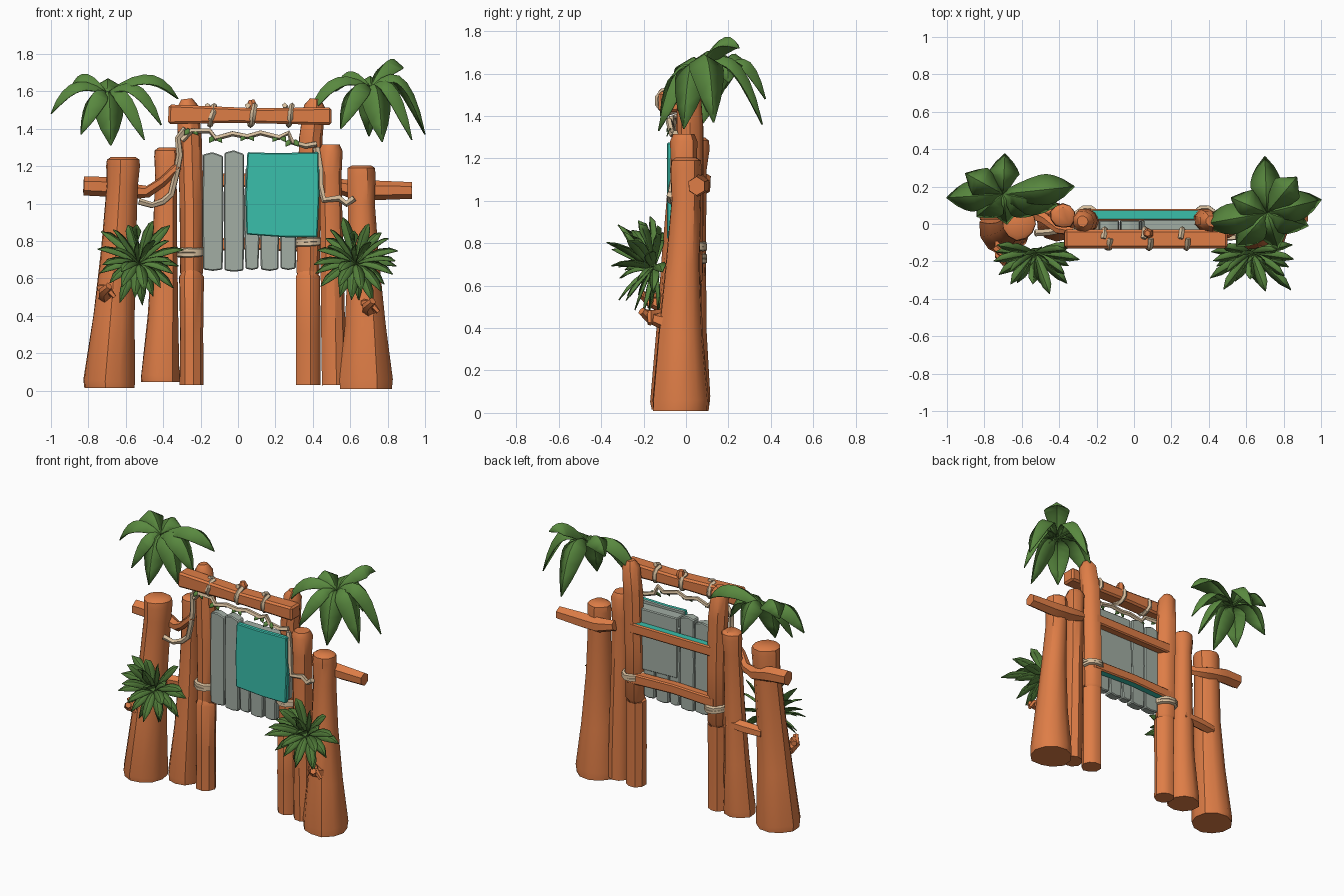
import bpy, bmesh, math, random
from mathutils import Vector as V

if "Cube" in bpy.data.objects:
    bpy.data.objects.remove(bpy.data.objects["Cube"])
random.seed(4)

def material(name, c):
    m = bpy.data.materials.new(name)
    m.diffuse_color = (*c, 1)
    m.use_nodes = True
    m.node_tree.nodes["Principled BSDF"].inputs["Base Color"].default_value = m.diffuse_color
    return m

WOOD = material("orange wood", (0.73, 0.205, 0.062))
GRAY = material("weathered gray", (0.36, 0.42, 0.37))
TEAL = material("teal paint", (0.042, 0.52, 0.41))
ROPE = material("beige rope", (0.68, 0.52, 0.34))
PALM = material("palm green", (0.10, 0.25, 0.05))
BUSH = material("bush green", (0.09, 0.22, 0.045))

def finish(bm, name, mats, angle=35):
    bmesh.ops.recalc_face_normals(bm, faces=bm.faces)
    me = bpy.data.meshes.new(name)
    bm.to_mesh(me)
    bm.free()
    ob = bpy.data.objects.new(name, me)
    bpy.context.collection.objects.link(ob)
    for m in mats:
        me.materials.append(m)
    bpy.ops.object.select_all(action='DESELECT')
    ob.select_set(True)
    bpy.context.view_layer.objects.active = ob
    bpy.ops.object.shade_smooth_by_angle(angle=math.radians(angle))
    return ob

def tube(name, pts, n=9, mat=WOOD, jit=0.05, ref=(0, 1, 0)):
    """Loft rings along (x, y, z, radius) points, slightly uneven like carved wood."""
    bm = bmesh.new()
    P = [V(p[:3]) for p in pts]
    lump = [1 + random.uniform(-jit, jit) for _ in range(n)]
    rings = []
    for i, p in enumerate(P):
        d = (P[min(i + 1, len(P) - 1)] - P[max(i - 1, 0)]).normalized()
        a = d.cross(V(ref)).normalized()
        b = d.cross(a)
        ring = []
        for k in range(n):
            t = 2 * math.pi * (k + 0.5) / n
            r = pts[i][3] * lump[k] * (1 + random.uniform(-jit, jit) * 0.4)
            ring.append(bm.verts.new(p + a * math.cos(t) * r + b * math.sin(t) * r))
        rings.append(ring)
    for r0, r1 in zip(rings, rings[1:]):
        for k in range(n):
            bm.faces.new((r0[k], r0[(k + 1) % n], r1[(k + 1) % n], r1[k]))
    bm.faces.new(rings[0])
    bm.faces.new(rings[-1])
    return finish(bm, name, [mat], 38)

def slab(name, outline, y0, y1, mats, rule=None, bevel=0.01):
    """Extrude an x-z outline from y0 to y1."""
    bm = bmesh.new()
    f = bm.faces.new([bm.verts.new((x, y0, z)) for x, z in outline])
    ext = bmesh.ops.extrude_face_region(bm, geom=[f])
    for v in ext["geom"]:
        if isinstance(v, bmesh.types.BMVert):
            v.co.y = y1
    bmesh.ops.recalc_face_normals(bm, faces=bm.faces)
    if bevel:
        bmesh.ops.bevel(bm, geom=bm.edges[:], offset=bevel, segments=1, affect='EDGES')
    bm.normal_update()
    if rule:
        for f in bm.faces:
            f.material_index = rule(f.normal)
    return finish(bm, name, mats, 25)

def leaf(bm, base, ctrl, tip, w, up, fold, n=6):
    """Folded leaf blade along a quadratic curve, widest past the middle."""
    prev = None
    for i in range(n + 1):
        t = i / n
        p = base * (1 - t) ** 2 + ctrl * 2 * t * (1 - t) + tip * t * t
        d = ((ctrl - base) * (1 - t) + (tip - ctrl) * t).normalized()
        s = d.cross(up).normalized()
        nrm = s.cross(d).normalized()
        hw = w * max(math.sin(math.pi * (0.06 + 0.94 * t) ** 1.15) ** .7 if t < 1 else 0, 0.03)
        row = [bm.verts.new(p + s * hw * k - nrm * hw * fold * abs(k)) for k in (-1, 0, 1)]
        if prev:
            for k in (0, 1):
                bm.faces.new((prev[k], prev[k + 1], row[k + 1], row[k]))
        prev = row

def thicken(ob, t):
    m = ob.modifiers.new("thickness", 'SOLIDIFY')
    m.thickness = t
    m.offset = 0

# Flared log pillars and gate posts
tube("left_outer_log", [(-.69, -.03, .015, .136), (-.69, -.03, .05, .14), (-.665, -.03, .4, .112), (-.64, -.02, .75, .094),
     (-.62, 0, 1.1, .086), (-.615, 0, 1.2, .092), (-.615, 0, 1.235, .088), (-.615, 0, 1.25, .065)], 11)
tube("left_middle_log", [(-.415, .01, .045, .105), (-.415, .01, .08, .108), (-.4, .015, .4, .084), (-.39, .03, .8, .068),
     (-.385, .04, 1.15, .06), (-.38, .045, 1.25, .069), (-.38, .045, 1.285, .066), (-.38, .045, 1.3, .045)], 10)
tube("left_post", [(-.25, .01, .03, .066), (-.25, .01, .3, .064), (-.25, .01, .61, .068), (-.25, .01, .62, .058),
     (-.25, .02, .63, .063), (-.25, .02, 1, .066), (-.26, .02, 1.35, .066), (-.27, .015, 1.52, .058), (-.275, .015, 1.56, .03)])
tube("right_post", [(.375, .01, .03, .066), (.375, .01, .3, .066), (.375, .01, .61, .066), (.375, .01, .62, .056),
     (.375, .02, .63, .062), (.38, .02, 1, .064), (.39, .02, 1.35, .064), (.41, .015, 1.52, .058), (.415, .015, 1.56, .03)])
tube("right_middle_log", [(.515, -.01, .03, .068), (.51, -.01, .3, .067), (.5, -.01, .8, .062),
     (.495, -.01, 1.15, .06), (.495, -.01, 1.28, .066), (.495, -.01, 1.315, .05)])
tube("right_outer_log", [(.685, -.025, .01, .137), (.685, -.025, .06, .14), (.68, -.025, .35, .110), (.67, -.015, .7, .084),
     (.66, 0, 1, .072), (.66, 0, 1.15, .076), (.66, 0, 1.19, .072), (.66, 0, 1.205, .05)], 11)

# Cross beams
slab("top_beam", [(-.375, 1.425), (0, 1.432), (.5, 1.42), (.5, 1.515), (.1, 1.51), (-.37, 1.53)], -.13, -.03, [WOOD], bevel=.012)
tube("beam_peg", [(.07, -.05, 1.49, .022), (.075, -.05, 1.53, .028), (.072, -.05, 1.555, .016)], 6)
slab("upper_back_rail", [(-.27, 1.09), (.4, 1.09), (.4, 1.16), (-.27, 1.16)], .02, .08, [WOOD, TEAL],
     lambda n: int(n.z > .9), .008)
slab("lower_back_rail", [(-.27, .74), (.05, .755), (.4, .74), (.4, .81), (.05, .82), (-.27, .81)], .02, .08, [WOOD, TEAL],
     lambda n: int(n.z < -.9), .008)
tube("left_side_arm", [(-.825, .065, 1.095, .05), (-.7, .07, 1.09, .053), (-.58, .075, 1.065, .044),
     (-.48, .03, 1.065, .032), (-.4, -.03, 1.12, .026), (-.32, -.04, 1.2, .022)], 6, ref=(0, 0, 1))
tube("right_side_arm", [(.93, .05, 1.07, .044), (.75, .055, 1.07, .05), (.62, .065, 1.075, .05), (.5, .06, 1.1, .034)],
     6, ref=(0, 0, 1))
tube("left_lower_brace", [(-.62, .05, .66, .035), (-.5, .06, .665, .04), (-.37, .06, .67, .035)], 6, ref=(0, 0, 1))

# Broken twigs and knots on the outer logs
for nm, x, z in (("left_twig", -.71, .53), ("right_twig", .70, .45)):
    tube(nm, [(x, -.1, z - .02, .04), (x - .01, -.17, z, .028), (x + .02, -.21, z + .03, .02)], 6, ref=(0, 0, 1))
    tube(nm + "_fork", [(x - .03, -.12, z + .02, .02), (x + .01, -.17, z + .02, .02), (x + .05, -.17, z - .03, .013)],
         5, ref=(0, 1, .3))

# Gray sign planks
for i, (a, b, lo, hi) in enumerate([(-.193, -.076, .64, 1.275), (-.078, .036, .635, 1.285), (.034, .115, .645, 1.2),
                                    (.116, .222, .64, 1.2), (.222, .315, .645, 1.2)]):
    q = random.uniform(-.004, .004)
    slab(f"sign_plank_{i + 1}", [(a + .006, lo + .008), ((a + b) / 2, lo), (b - .006, lo + .008), (b + q, (lo + hi) / 2),
         (b - .004, hi - .02), ((a + b) / 2 + q, hi), (a + .006, hi - .012), (a - q, (lo + hi) / 2)],
         -.035 - .006 * (i % 2), .02, [GRAY], bevel=.006)

# Teal painted panel over a gray backing board
slab("teal_panel", [(.045, .835), (.25, .82), (.425, .82), (.435, 1.05), (.43, 1.275), (.2, 1.27), (.05, 1.275), (.04, 1.05)],
     -.09, -.055, [TEAL, GRAY], lambda n: int(n.y > .3), .006)
slab("panel_backing", [(.05, .84), (.425, .83), (.433, 1.05), (.42, 1.25), (.05, 1.255)], -.056, .024, [GRAY], bevel=.006)

# Rope lashings
def lashing(name, c, rx, ry, axis, turns=2, r=.015):
    pts = []
    for i in range(turns * 10 + 1):
        t = 2 * math.pi * i / 10
        off = (i / (turns * 10) - .5) * .035 + random.uniform(-.005, .005)
        u, w = math.cos(t) * rx, math.sin(t) * ry
        pts.append((c[0] + u, c[1] + w, c[2] + off, r) if axis == 'z' else (c[0] + off, c[1] + w, c[2] + u, r))
    tube(name, pts, 5, ROPE, .1, (0, 0, 1) if axis == 'z' else (1, 0, 0))

for i, x in enumerate((-.145, .07, .27)):
    lashing(f"beam_lashing_{i + 1}", (x, -.078, 1.472), .052, .054, 'x', 1)
lashing("left_post_lashing", (-.25, .02, .735), .068, .07, 'z')
lashing("right_post_lashing", (.378, .02, .79), .068, .07, 'z')

# Hanging ropes
vine = [(-.3, -.05, 1.34), (-.25, -.06, 1.39), (-.15, -.07, 1.39), (-.12, -.07, 1.35), (-.03, -.08, 1.375), (.05, -.07, 1.36),
        (.12, -.08, 1.38), (.22, -.07, 1.355), (.27, -.08, 1.38), (.29, -.07, 1.33), (.36, -.06, 1.31), (.42, -.05, 1.32)]
tube("hanging_vine", [(*p, .015) for p in vine], 5, ROPE, .15)
for nm, pts in (("left_rope", [(-.28, -.05, 1.4), (-.32, -.04, 1.35), (-.31, -.05, 1.26), (-.33, -.04, 1.15), (-.355, -.035, 1.05),
                               (-.4, -.035, 1.01), (-.46, -.045, .99), (-.53, -.05, 1.01)]),
                ("right_rope", [(.42, -.05, 1.3), (.44, -.06, 1.18), (.44, -.06, 1.1), (.46, -.075, 1.02),
                                (.54, -.07, 1.03), (.58, -.07, 1.0), (.62, -.075, 1.03)])):
    tube(nm, [(*p, .018) for p in pts], 5, ROPE, .15)
bm = bmesh.new()
for p in vine[1:-1:2]:
    for s in (-1, 1):
        b = V(p)
        leaf(bm, b, b + V((s * .018, -.016, .01)), b + V((s * .035, -.02, -.025)), .016, V((0, -1, .3)), .2, 3)
thicken(finish(bm, "vine_leaves", [PALM]), .004)

# Palm crowns: fronds given by their tips
def crown(name, c, tips):
    bm = bmesh.new()
    c = V(c)
    for x, y, z, lift in tips:
        tip = V((x, y, z))
        ctrl = c.lerp(tip, .68)
        ctrl.z = c.z + lift
        leaf(bm, c, ctrl, tip, .082, V((0, 0, 1)), .6, 7)
    thicken(finish(bm, name, [PALM], 40), .006)

crown("left_palm_crown", (-.7, .16, 1.59),
      [(-1.0, .14, 1.48, .16), (-.9, .27, 1.6, .2), (-.69, .375, 1.48, .2), (-.32, .20, 1.56, .21), (-.41, .1, 1.42, .16),
       (-.5, .06, 1.34, .1), (-.68, .0, 1.31, .06), (-.84, .04, 1.37, .08)])
crown("right_palm_crown", (.71, .06, 1.62),
      [(.37, 0, 1.46, .17), (.52, .14, 1.6, .18), (.87, .25, 1.72, .24), (.7, .36, 1.36, .2), (1.0, .13, 1.37, .22),
       (.93, -.01, 1.34, .14), (.77, -.13, 1.33, .09), (.55, -.12, 1.4, .1)])

# Spiky bushes on the front of the outer logs
def bush(name, c):
    bm = bmesh.new()
    c = V(c)
    for i in range(26):
        a = i * 2.39996
        f = -.2 + 1.05 * i / 25
        s = math.sqrt(1 - f * f)
        d = V((math.cos(a) * s, -f, math.sin(a) * s))
        L = random.uniform(.22, .29) * (1 if d.z > 0 else .8)
        leaf(bm, c, c + d * L * .6 + V((0, 0, .05)), c + d * L - V((0, 0, .015)), .031, V((.05, -.6, .8)), .35, 4)
    thicken(finish(bm, name, [BUSH], 30), .005)

bush("left_bush", (-.53, -.155, .68))
bush("right_bush", (.63, -.155, .68))
